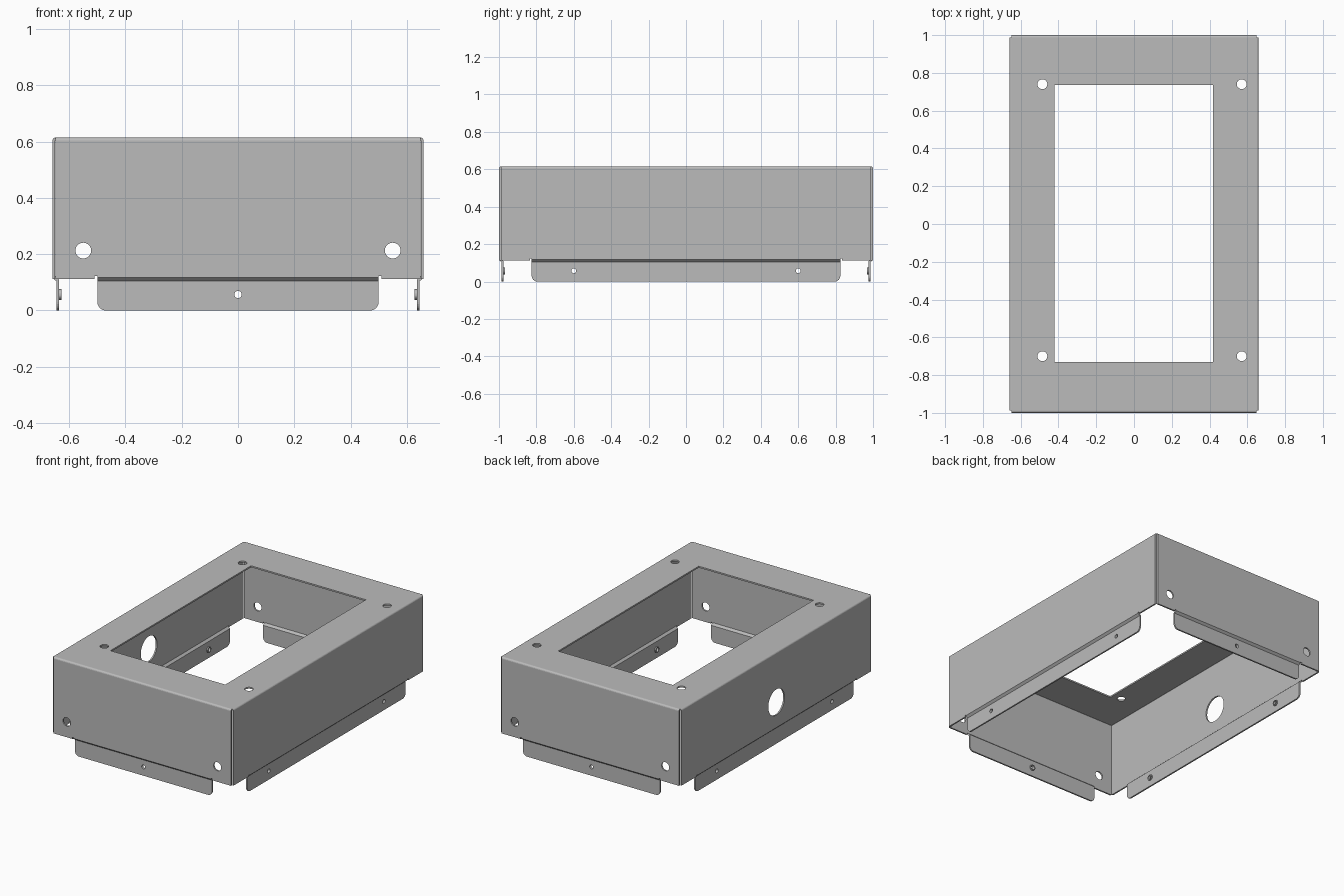
import bpy, bmesh
from math import sin, cos, pi
from mathutils import Matrix, Vector

cube = bpy.data.objects.get("Cube")
if cube:
    bpy.data.objects.remove(cube)

HX, HY, TOP = 0.66, 1.0, 0.615      # outer half sizes and height
T, BEND, STEP = 0.01, 0.012, 0.014  # sheet, bend radius, tab offset
SKIRT, RELIEF = 0.112, 0.122        # wall bottom edge and notch top

metal = bpy.data.materials.new("grey sheet metal")
metal.use_nodes = True
GREY = (0.5, 0.5, 0.5, 1)
metal.diffuse_color = GREY
metal.node_tree.nodes["Principled BSDF"].inputs["Base Color"].default_value = GREY


def circle(x, y, r, n=32):
    return [(x + r * cos(2 * pi * i / n), y + r * sin(2 * pi * i / n)) for i in range(n)]


def box(x0, y0, x1, y1):
    return [(x0, y0), (x1, y0), (x1, y1), (x0, y1)]


def arc(cx, cy, r, a0, a1, n=6):
    return [(cx + r * cos(a0 + (a1 - a0) * i / n), cy + r * sin(a0 + (a1 - a0) * i / n))
            for i in range(n + 1)]


def plate(name, loops, thickness, matrix):
    """Extruded flat outline; loops after the first are holes. Local z is mid-thickness."""
    curve = bpy.data.curves.new(name, "CURVE")
    curve.dimensions, curve.fill_mode = "2D", "BOTH"
    curve.extrude = thickness / 2
    for loop in loops:
        spline = curve.splines.new("POLY")
        spline.points.add(len(loop) - 1)
        for p, (x, y) in zip(spline.points, loop):
            p.co = (x, y, 0, 1)
        spline.use_cyclic_u = True
    temp = bpy.data.objects.new(name + " outline", curve)
    bpy.context.collection.objects.link(temp)
    graph = bpy.context.evaluated_depsgraph_get()
    mesh = bpy.data.meshes.new_from_object(temp.evaluated_get(graph))
    bpy.data.objects.remove(temp)
    bpy.data.curves.remove(curve)
    bm = bmesh.new()
    bm.from_mesh(mesh)
    bmesh.ops.remove_doubles(bm, verts=bm.verts, dist=1e-5)
    bmesh.ops.transform(bm, matrix=matrix, verts=bm.verts)
    bmesh.ops.recalc_face_normals(bm, faces=bm.faces)
    for f in bm.faces:
        f.smooth = False
    bm.to_mesh(mesh)
    bm.free()
    mesh.name = name
    mesh.materials.clear()
    mesh.materials.append(metal)
    obj = bpy.data.objects.new(name, mesh)
    bpy.context.collection.objects.link(obj)
    return obj


def axes(u, v, n, origin):
    return Matrix((u, v, n)).transposed().to_4x4().copy() if origin is None else (
        Matrix.Translation(origin) @ Matrix((u, v, n)).transposed().to_4x4())


X, Y, Z = Vector((1, 0, 0)), Vector((0, 1, 0)), Vector((0, 0, 1))

# Top plate with window and four screw holes
holes = [circle(x, y, 0.026) for x in (-0.485, 0.57) for y in (-0.70, 0.74)]
plate("top_plate",
      [box(BEND - HX, BEND - HY, HX - BEND, HY - BEND), box(-0.42, -0.73, 0.418, 0.736)] + holes,
      T, Matrix.Translation((0, 0, TOP - T / 2)))


def wall(side, turn, depth, half, tab, wall_holes, tab_holes):
    """One bent side, drawn facing the front and then turned about z."""
    spin = Matrix.Rotation(turn * pi / 2, 4, "Z")

    def facing(inset):
        return spin @ axes(X, Z, -Y, (0, inset - depth, 0))

    # Wall with relief notches beside the tab
    n = tab + 0.01
    outline = [(-half, SKIRT), (-n, SKIRT), (-n, RELIEF), (n, RELIEF), (n, SKIRT),
               (half, SKIRT), (half, TOP - BEND), (-half, TOP - BEND)]
    plate(side + "_wall", [outline] + wall_holes, T, facing(T / 2))

    # Rounded bend into the top plate; profile runs in depth and height
    section = spin @ axes(Y, Z, X, (0, -depth, 0))
    c = (BEND, TOP - BEND)
    bend = arc(*c, BEND, pi, pi / 2) + arc(*c, BEND - T, pi / 2, pi)
    plate(side + "_top_bend", [bend], 2 * half, section)

    # Offset step from the wall to the tab
    step = [(0, RELIEF), (0, 0.117), (STEP, 0.104), (STEP, 0.098),
            (STEP + T, 0.098), (STEP + T, 0.109), (T, RELIEF)]
    plate(side + "_tab_step", [step], 2 * tab, section)

    # Tab with rounded lower corners
    r = 0.03
    shape = (arc(r - tab, r, r, pi, 1.5 * pi) + arc(tab - r, r, r, 1.5 * pi, 2 * pi)
             + [(tab, 0.098), (-tab, 0.098)])
    plate(side + "_tab", [shape] + [circle(x, 0.057, 0.013, 24) for x in tab_holes],
          T, facing(STEP + T / 2))

    # Threaded bushes on the inside of the tab
    for i, x in enumerate(tab_holes):
        plate(f"{side}_bush_{i + 1}", [circle(x, 0.057, 0.019, 24), circle(x, 0.057, 0.013, 24)],
              0.008, facing(STEP + T + 0.004))


corner_holes = [circle(s * 0.55, 0.213, 0.028) for s in (-1, 1)]
cable_hole = [circle(0, 0.285, 0.085, 48)]
wall("front", 0, HY, HX - BEND, 0.5, corner_holes, [0])
wall("back", 2, HY, HX - BEND, 0.5, corner_holes, [0])
wall("left", 1, HX, HY - BEND, 0.825, [], [-0.6, 0.6])
wall("right", 3, HX, HY - BEND, 0.825, cable_hole, [-0.6, 0.6])
